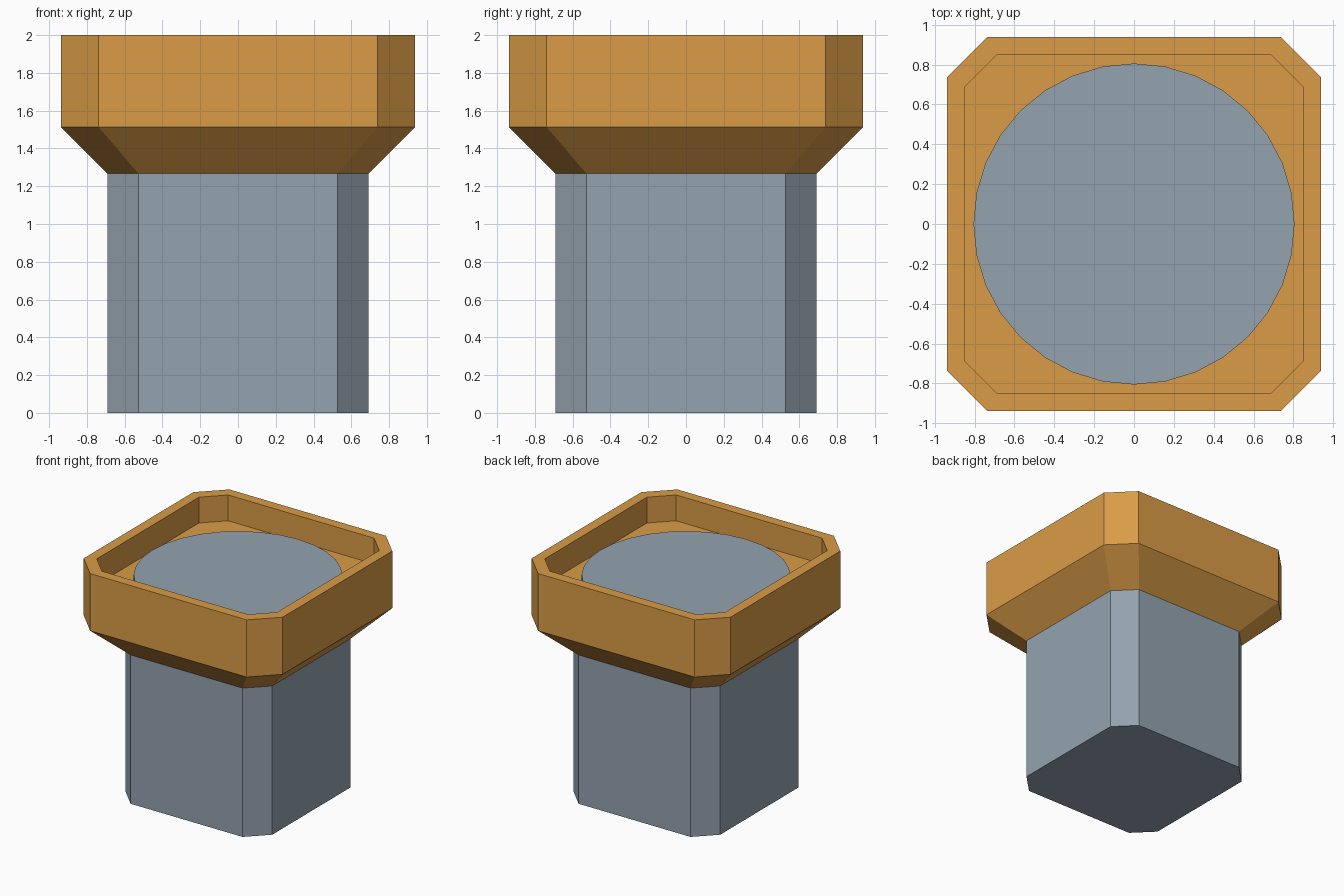
import bpy, bmesh, math

if "Cube" in bpy.data.objects:
    bpy.data.objects.remove(bpy.data.objects["Cube"])


def material(name, rgb):
    m = bpy.data.materials.new(name)
    m.diffuse_color = (*rgb, 1)
    m.use_nodes = True
    m.node_tree.nodes["Principled BSDF"].inputs["Base Color"].default_value = m.diffuse_color
    return m


GREY = material("slate grey", (0.296, 0.366, 0.429))
OCHRE = material("warm ochre", (0.701, 0.333, 0.063))


def octagon(half, flat):
    """Square of the given half width with cut corners, counter-clockwise."""
    return [(half, -flat), (half, flat), (flat, half), (-flat, half),
            (-half, flat), (-half, -flat), (-flat, -half), (flat, -half)]


def circle(radius, sides):
    return [(radius * math.cos(2 * math.pi * i / sides),
             radius * math.sin(2 * math.pi * i / sides)) for i in range(sides)]


def loft(name, sections, mat):
    """Join (outline, z) sections with quads and cap both ends."""
    bm = bmesh.new()
    rings = [[bm.verts.new((x, y, z)) for x, y in outline] for outline, z in sections]
    n = len(rings[0])
    for a, b in zip(rings, rings[1:]):
        for i in range(n):
            j = (i + 1) % n
            bm.faces.new((a[i], a[j], b[j], b[i]))
    bm.faces.new(rings[0][::-1])
    bm.faces.new(rings[-1])
    me = bpy.data.meshes.new(name)
    bm.to_mesh(me)
    bm.free()
    me.materials.append(mat)
    ob = bpy.data.objects.new(name, me)
    bpy.context.collection.objects.link(ob)
    return ob


# Square post with cut corners
post = octagon(0.692, 0.528)
loft("post", [(post, 0), (post, 1.268)], GREY)

# Flared head with a rim and a recessed floor
head = octagon(0.938, 0.738)
recess = octagon(0.85, 0.688)
loft("head", [(post, 1.268), (head, 1.513), (head, 2.0),
              (recess, 2.0), (recess, 1.78)], OCHRE)

# Round plate lying in the recess
plate = circle(0.806, 32)
loft("round_plate", [(plate, 1.77), (plate, 1.825)], GREY)
